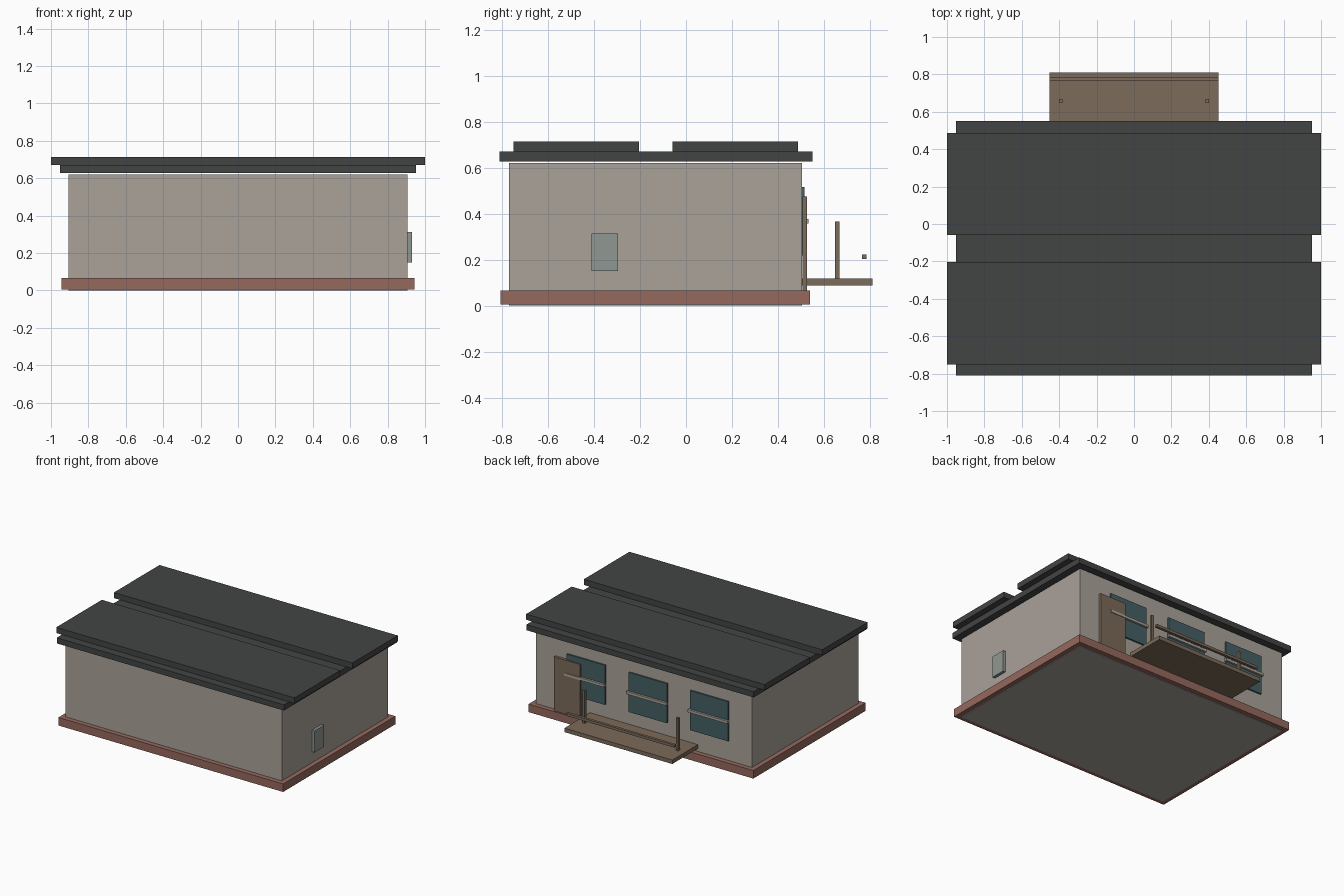
import bpy, bmesh

if "Cube" in bpy.data.objects:
    bpy.data.objects.remove(bpy.data.objects["Cube"])


def material(name, rgb):
    m = bpy.data.materials.new(name)
    m.diffuse_color = (*rgb, 1)
    m.use_nodes = True
    m.node_tree.nodes["Principled BSDF"].inputs["Base Color"].default_value = m.diffuse_color
    return m


WALL = material("plaster", (0.40, 0.36, 0.32))
BRICK = material("brick", (0.30, 0.14, 0.11))
ROOF = material("roofing", (0.055, 0.058, 0.057))
WOOD = material("wood", (0.20, 0.145, 0.10))
GLASS = material("glass", (0.06, 0.115, 0.13))
METAL = material("metal", (0.28, 0.31, 0.29))


def box(name, x, y, z, mat):
    """Axis-aligned box from (min, max) ranges."""
    bm = bmesh.new()
    bmesh.ops.create_cube(bm, size=1)
    for v in bm.verts:
        for i, (lo, hi) in enumerate((x, y, z)):
            v.co[i] = lo if v.co[i] < 0 else hi
    mesh = bpy.data.meshes.new(name)
    bm.to_mesh(mesh)
    bm.free()
    mesh.materials.append(mat)
    obj = bpy.data.objects.new(name, mesh)
    bpy.context.collection.objects.link(obj)
    return obj


# Main body and brick plinth
box("walls", (-0.907, 0.907), (-0.77, 0.504), (0, 0.62), WALL)
box("plinth", (-0.943, 0.943), (-0.806, 0.54), (0.005, 0.066), BRICK)

# Roof: lower slab with two raised panels
box("roof_slab", (-0.953, 0.953), (-0.811, 0.55), (0.627, 0.67), ROOF)
box("roof_panel_front", (-1, 1), (-0.75, -0.204), (0.67, 0.713), ROOF)
box("roof_panel_back", (-1, 1), (-0.058, 0.487), (0.67, 0.713), ROOF)

# Back door
box("door", (0.52, 0.74), (0.506, 0.527), (0.066, 0.474), WOOD)

# Back windows with a crossbar each
for i, cx in enumerate((0.48, -0.04, -0.555)):
    box(f"window_{i + 1}", (cx - 0.16, cx + 0.16), (0.498, 0.516), (0.217, 0.517), GLASS)
    box(f"window_bar_{i + 1}", (cx - 0.165, cx + 0.17), (0.512, 0.532), (0.357, 0.377), WALL)

# Porch deck, posts and rail
box("porch_deck", (-0.453, 0.453), (0.504, 0.811), (0.088, 0.118), WOOD)
for side, cx in (("left", -0.392), ("right", 0.392)):
    box(f"porch_post_{side}", (cx - 0.01, cx + 0.01), (0.648, 0.668), (0.118, 0.366), WOOD)
box("porch_rail", (-0.453, 0.453), (0.766, 0.786), (0.202, 0.222), WOOD)

# Utility box on the right wall
box("utility_box", (0.9, 0.929), (-0.41, -0.295), (0.15, 0.313), METAL)
